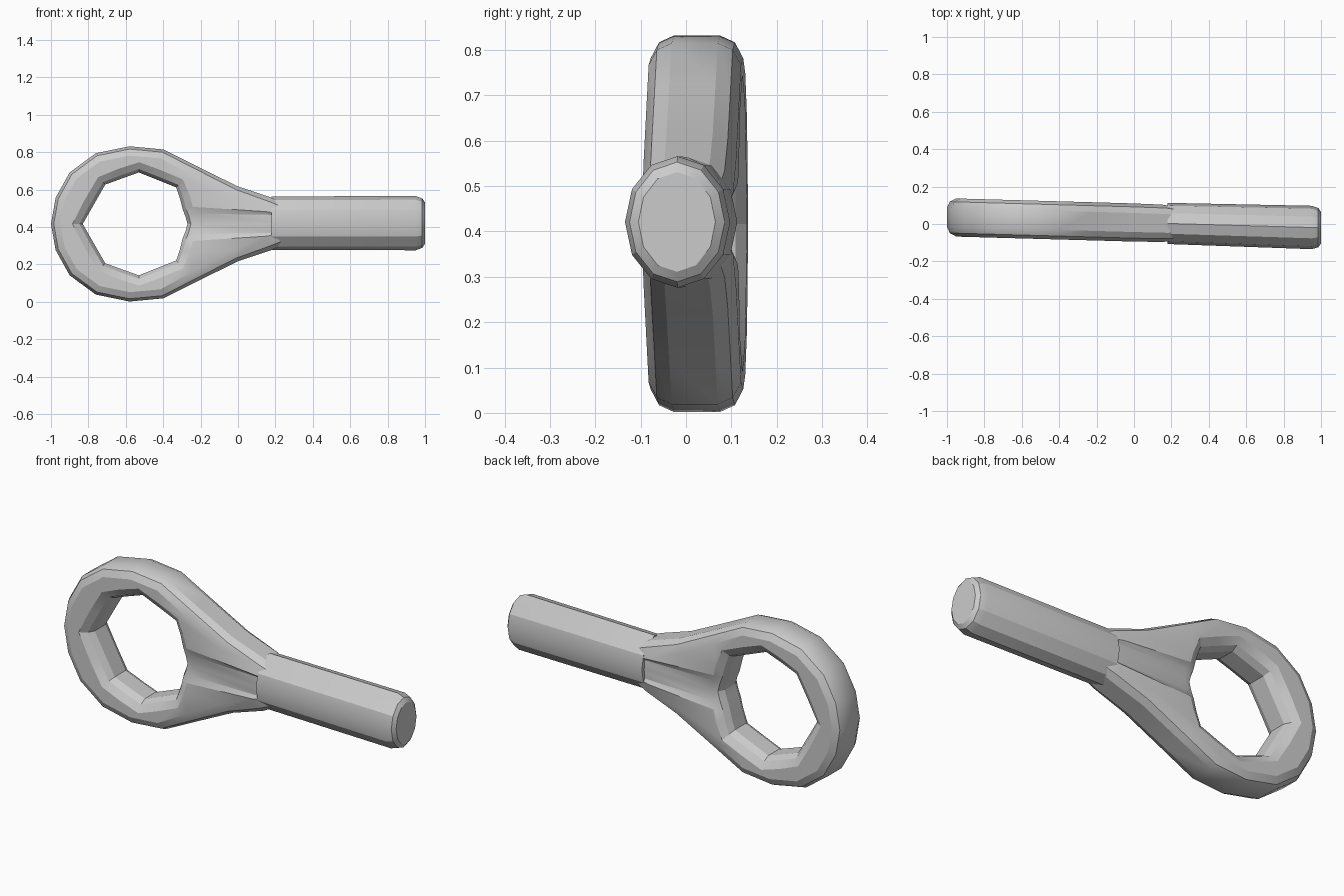
import bpy, bmesh, math
from mathutils import Vector

if "Cube" in bpy.data.objects:
    bpy.data.objects.remove(bpy.data.objects["Cube"])

CZ = 0.417


def lean(x):
    # the whole bolt is turned slightly about the vertical
    return 0.008 - 0.028 * x


def loft(name, rings, close=False):
    bm = bmesh.new()
    vs = [[bm.verts.new((x, y + lean(x), z + CZ)) for x, y, z in r] for r in rings]
    n = len(vs[0])
    for i in range(len(vs) if close else len(vs) - 1):
        a, b = vs[i], vs[(i + 1) % len(vs)]
        for j in range(n):
            k = (j + 1) % n
            bm.faces.new((a[j], a[k], b[k], b[j]))
    if not close:
        bm.faces.new(vs[0])
        bm.faces.new(vs[-1])
    bmesh.ops.recalc_face_normals(bm, faces=bm.faces)
    me = bpy.data.meshes.new(name)
    bm.to_mesh(me)
    bm.free()
    ob = bpy.data.objects.new(name, me)
    bpy.context.collection.objects.link(ob)
    bpy.context.view_layer.objects.active = ob
    ob.select_set(True)
    bpy.ops.object.shade_smooth_by_angle(angle=math.radians(25))
    ob.select_set(False)
    return ob


# Eye and neck: inner x, z, outer x, z, outer rounding, half thickness (upper half)
half = [
    (-.83, 0, -1.0, 0, .05, .102),
    (-.77, .105, -.975, .14, .05, .102),
    (-.71, .21, -.90, .275, .05, .102),
    (-.62, .243, -.76, .378, .05, .102),
    (-.53, .275, -.58, .415, .05, .102),
    (-.43, .235, -.40, .398, .05, .102),
    (-.33, .195, -.22, .308, .055, .102),
    (-.31, .135, .0, .200, .065, .102),
    (-.295, .075, .18, .140, .08, .10),
    (-.28, .037, .30, .080, .05, .085),
    (-.27, 0, .30, 0, .05, .09),
]
stations = half + [(a, -b, c, -d, e, f) for a, b, c, d, e, f in half[-2:0:-1]]


def normals(pts):
    # outward directions of a clockwise outline in the x-z plane
    out = []
    for i in range(len(pts)):
        t = pts[(i + 1) % len(pts)] - pts[i - 1]
        out.append(Vector((-t.y, t.x)).normalized())
    return out


inner = [Vector(s[0:2]) for s in stations]
outer = [Vector(s[2:4]) for s in stations]
n_in, n_out = normals(inner), normals(outer)
rings = []
for s, pi, po, ni, no in zip(stations, inner, outer, n_in, n_out):
    r, h = s[4], s[5]
    side = [(pi, .045), (pi + ni * .018, .078), (pi + ni * .055, h),
            (po - no * r, h), (po - no * r * .3, h * .82), (po, h * .5)]
    rings.append([(p.x, -y, p.y) for p, y in side] +
                 [(p.x, y, p.y) for p, y in reversed(side)])
loft("eye_and_neck", rings, close=True)

# Shank: oval bar with a chamfered end
N = 12
shank = []
for x, hy, hz in [(.18, .11, .143), (.95, .116, .145), (.985, .105, .132), (1.0, .085, .11)]:
    shank.append([(x, hy * math.sin(2 * math.pi * k / N),
                   hz * math.cos(2 * math.pi * k / N) + .004) for k in range(N)])
loft("shank", shank)
